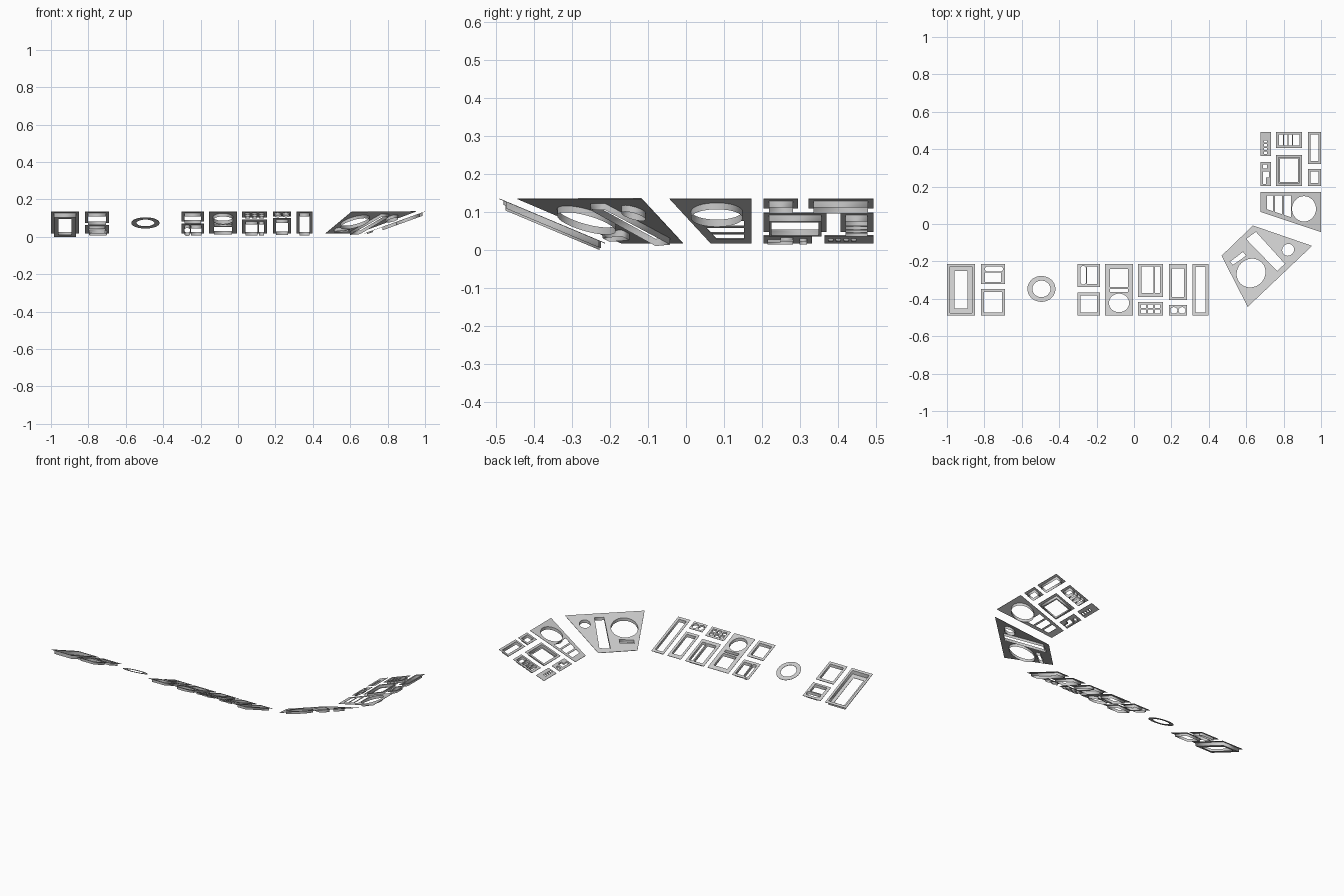
import bpy
from math import sin, cos, pi
from mathutils import Matrix, Vector

cube = bpy.data.objects.get("Cube")
if cube:
    bpy.data.objects.remove(cube, do_unlink=True)

grey = bpy.data.materials.new("panel grey")
colour = (0.6, 0.6, 0.6, 1)
grey.use_nodes = True
grey.diffuse_color = colour
grey.node_tree.nodes["Principled BSDF"].inputs["Base Color"].default_value = colour

DEPTH = 0.019
LOW = 0.019


class Slope:
    """Tilted plane: passes through an anchor at height LOW, rising along a gradient."""
    def __init__(self, anchor, grad):
        a, g = Vector(anchor), Vector(grad)
        self.matrix = Matrix(((1, 0, 0, 0), (0, 1, 0, 0),
                              (g.x, g.y, 1, LOW - a.dot(g)), (0, 0, 0, 1)))
        self.up = g.normalized()
        self.squash = Vector((g.x, g.y, 1)).length ** -1


front = Slope((0, -0.213), (0, -0.42))
corner = Slope((0.636, -0.008), (0.274, -0.286))
side = Slope((0.676, 0), (0.361, 0))


# Outline helpers
def rect(x0, x1, y0, y1):
    return [(x0, y0), (x1, y0), (x1, y1), (x0, y1)]


def inset(r, m):
    (x0, y0), (x1, y1) = r[0], r[2]
    return rect(x0 + m, x1 - m, y0 + m, y1 - m)


def disc(slope, x, y, r, sides=32):
    u = slope.up
    pts = []
    for i in range(sides):
        a = 2 * pi * i / sides
        p = u * (cos(a) * r * slope.squash) + Vector((-u.y, u.x)) * (sin(a) * r)
        pts.append((x + p.x, y + p.y))
    return pts


def capsule(x0, x1, y0, y1, steps=8):
    r = min(x1 - x0, y1 - y0) / 2
    pts = []
    corners = [(x1 - r, y1 - r), (x0 + r, y1 - r), (x0 + r, y0 + r), (x1 - r, y0 + r)]
    for q, (cx, cy) in enumerate(corners):
        for i in range(steps):
            a = (q + i / steps) * pi / 2
            pts.append((cx + r * cos(a), cy + r * sin(a)))
    return pts


# Turn outlines into a filled sheet or upright ribbon on a slope
def build(name, slope, outlines, top, thick, filled):
    curve = bpy.data.curves.new(name, "CURVE")
    curve.dimensions = "2D"
    curve.fill_mode = "BOTH" if filled else "NONE"
    curve.extrude = thick / 2
    for pts in outlines:
        s = curve.splines.new("POLY")
        s.points.add(len(pts) - 1)
        for p, (x, y) in zip(s.points, pts):
            p.co = (x, y, 0, 1)
        s.use_cyclic_u = True
    temp = bpy.data.objects.new(name, curve)
    mesh = bpy.data.meshes.new_from_object(temp)
    bpy.data.objects.remove(temp)
    mesh.transform(slope.matrix @ Matrix.Translation((0, 0, top - thick / 2)))
    mesh.name = name
    mesh.materials.clear()
    mesh.materials.append(grey)
    bpy.context.collection.objects.link(bpy.data.objects.new(name, mesh))


def panel(name, slope, outline, holes, depth=DEPTH, ledge=0):
    build(name, slope, [outline] + holes, 0, 0.002, True)
    if depth:
        build(name + "_walls", slope, holes, 0, depth, False)
    if ledge:
        for h in holes:
            build(name + "_ledge", slope, [h, inset(h, ledge)], 0.002 - depth, 0.002, True)


def frame(name, slope, outline, m, ledge=0, depth=DEPTH):
    panel(name, slope, outline, [inset(outline, m)], depth, ledge)


BACK, NEAR = -0.213, -0.49

# Left end of the front row
frame("far_left_tall_frame", front, rect(-1, -0.85, NEAR, BACK), 0.015, ledge=0.024, depth=0.025)
panel("slotted_frame", front, rect(-0.818, -0.69, -0.321, BACK),
      [capsule(-0.797, -0.7, -0.254, -0.227), rect(-0.797, -0.71, -0.31, -0.259)])
frame("left_square_frame", front, rect(-0.818, -0.69, NEAR, -0.347), 0.016)

# Loose ring
panel("ring", front, disc(front, -0.495, -0.347, 0.075, 48),
      [disc(front, -0.495, -0.347, 0.048, 48)], depth=0)

# Middle of the front row
panel("lever_frame", front, rect(-0.301, -0.182, -0.337, BACK),
      [capsule(-0.285, -0.257, -0.324, -0.224), rect(-0.251, -0.195, -0.32, -0.228)])
frame("middle_square_frame", front, rect(-0.301, -0.182, NEAR, -0.365), 0.016)
panel("gauge_panel", front, rect(-0.155, -0.005, NEAR, BACK),
      [rect(-0.128, -0.032, -0.336, -0.24), rect(-0.128, -0.032, -0.363, -0.347),
       disc(front, -0.08, -0.422, 0.054)])
panel("double_window_frame", front, rect(0.021, 0.155, -0.39, BACK),
      [rect(0.041, 0.104, -0.37, -0.228), rect(0.112, 0.139, -0.37, -0.228)])
panel("button_panel", front, rect(0.021, 0.155, NEAR, -0.418),
      [rect(x, x + 0.027, y, y + 0.02)
       for x in (0.037, 0.075, 0.112) for y in (-0.478, -0.45)], depth=0.012)
panel("window_frame", front, rect(0.187, 0.283, -0.407, BACK),
      [rect(0.203, 0.267, -0.391, -0.237)])
panel("twin_knob_panel", front, rect(0.187, 0.283, NEAR, -0.434),
      [disc(front, x, -0.462, 0.019, 20) for x in (0.213, 0.257)], depth=0.012)
frame("narrow_tall_frame", front, rect(0.312, 0.398, NEAR, BACK), 0.016)

# Corner panel
panel("corner_panel", corner,
      [(0.636, -0.008), (0.952, -0.117), (0.608, -0.443), (0.468, -0.17)],
      [disc(corner, 0.626, -0.262, 0.08), disc(corner, 0.824, -0.138, 0.033, 24),
       [(0.599, -0.08), (0.652, -0.042), (0.807, -0.213), (0.765, -0.251)],
       [(0.513, -0.202), (0.529, -0.219), (0.599, -0.17), (0.583, -0.149)]])


# Side panel with a slanted front edge
def slant(x):
    return 0.065 - (x - 0.676) / 3


slots = [[(x, slant(x) + 0.026), (x + w, slant(x + w) + 0.026), (x + w, 0.152), (x, 0.152)]
         for x, w in ((0.711, 0.032), (0.754, 0.037), (0.802, 0.038))]
gauge = disc(side, 0.909, 0.081, 0.068)
panel("side_slanted_panel", side,
      [(0.676, 0.172), (1, 0.172), (1, slant(1)), (0.676, slant(0.676))],
      slots + [gauge], depth=0)
build("side_gauge_walls", side, [gauge], 0, DEPTH, False)

# Side cluster
panel("indicator_panel", side, rect(0.676, 0.733, 0.364, 0.493),
      [rect(0.695, 0.712, y, y + 0.012) for y in (0.375, 0.395, 0.415, 0.435)], depth=0.004)
panel("four_slot_panel", side, rect(0.759, 0.898, 0.407, 0.493),
      [rect(x0, x1, 0.42, 0.478) for x0, x1 in
       ((0.776, 0.797), (0.802, 0.82), (0.826, 0.845), (0.85, 0.884))])
frame("side_tall_frame", side, rect(0.93, 1, 0.322, 0.493), 0.014)
panel("stepped_slot_panel", side, rect(0.676, 0.733, 0.204, 0.332),
      [[(0.69, 0.215), (0.706, 0.215), (0.706, 0.248), (0.722, 0.248), (0.722, 0.281),
        (0.69, 0.281)], rect(0.69, 0.712, 0.298, 0.318)], depth=0.01)
frame("side_square_frame", side, rect(0.759, 0.898, 0.204, 0.37), 0.014, ledge=0.007)
frame("side_small_frame", side, rect(0.93, 1, 0.204, 0.295), 0.014)
